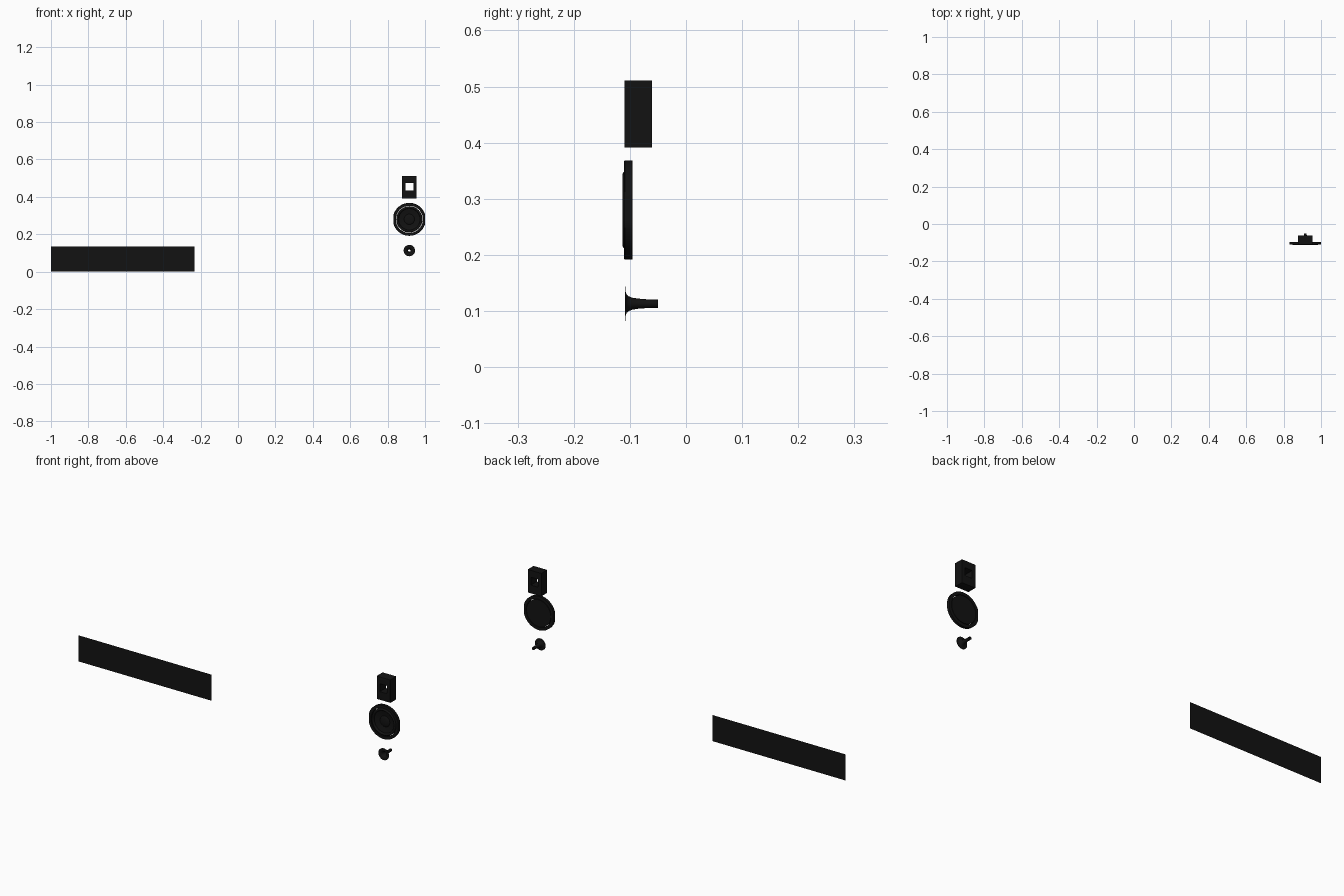
import bpy, bmesh, math

if "Cube" in bpy.data.objects:
    bpy.data.objects.remove(bpy.data.objects["Cube"])

CX = 0.916          # shared centre line of the speaker parts

black = bpy.data.materials.new("black")
black.diffuse_color = (0.006, 0.006, 0.006, 1)
black.use_nodes = True
black.node_tree.nodes["Principled BSDF"].inputs["Base Color"].default_value = black.diffuse_color


def finish(name, bm, angle=35):
    bmesh.ops.recalc_face_normals(bm, faces=bm.faces)
    me = bpy.data.meshes.new(name)
    bm.to_mesh(me)
    bm.free()
    ob = bpy.data.objects.new(name, me)
    bpy.context.collection.objects.link(ob)
    me.materials.append(black)
    bpy.ops.object.select_all(action='DESELECT')
    ob.select_set(True)
    bpy.context.view_layer.objects.active = ob
    bpy.ops.object.shade_smooth_by_angle(angle=math.radians(angle))
    return ob


def lathe(name, profile, cz, closed=True, clamp=None, n=64):
    """Spin (y, radius) points around a front-to-back axis; clamp trims the sides flat."""
    bm = bmesh.new()
    rings = []
    for k in range(n):
        a = 2 * math.pi * k / n
        ring = []
        for y, r in profile:
            x = r * math.cos(a)
            if clamp:
                x = max(-clamp, min(clamp, x))
            ring.append(bm.verts.new((CX + x, y, cz + r * math.sin(a))))
        rings.append(ring)
    m = len(profile)
    for k in range(n):
        a, b = rings[k], rings[(k + 1) % n]
        for i in range(m if closed else m - 1):
            j = (i + 1) % m
            bm.faces.new((a[i], a[j], b[j], b[i]))
    bmesh.ops.remove_doubles(bm, verts=bm.verts, dist=1e-6)
    return finish(name, bm)


# Flat grille cloth sheet
bm = bmesh.new()
bm.faces.new([bm.verts.new((x, 0.113, z)) for x, z in
              ((-1, 0), (-0.232, 0), (-0.232, 0.136), (-1, 0.136))])
finish("grille_sheet", bm)

# Tweeter block: rectangular frame with a square passage right through it
bm = bmesh.new()
outer = [(CX - 0.039, 0.391), (CX + 0.039, 0.391), (CX + 0.039, 0.511), (CX - 0.039, 0.511)]
inner = [(CX - 0.021, 0.434), (CX + 0.021, 0.434), (CX + 0.021, 0.475), (CX - 0.021, 0.475)]
loops = [[bm.verts.new((x, y, z)) for x, z in pts]
         for y, pts in ((-0.110, outer), (-0.061, outer), (-0.061, inner), (-0.110, inner))]
for a, b in zip(loops, loops[1:] + loops[:1]):
    for i in range(4):
        j = (i + 1) % 4
        bm.faces.new((a[i], a[j], b[j], b[i]))
front_edges = [e for e in bm.edges if all(v in loops[0] for v in e.verts)]
bmesh.ops.bevel(bm, geom=front_edges, offset=0.002, segments=3, profile=0.5, affect='EDGES')
finish("tweeter_block", bm)

# Woofer mounting ring, trimmed flat left and right
lathe("woofer_frame", [(-0.095, 0.0725), (-0.095, 0.088), (-0.109, 0.088),
                       (-0.1105, 0.0865), (-0.1105, 0.0725)], 0.28, clamp=0.084)

# Woofer surround: half-round roll, with cone and dust cap inside
roll = [(-0.104 - 0.009 * math.sin(t), 0.0635 + 0.0065 * math.cos(t))
        for t in [math.pi * i / 10 for i in range(11)]]
cone = [(-0.101, 0.045), (-0.098, 0.028)]
cap = [(-0.098 - 0.006 * math.sin(t), 0.028 * math.cos(t))
       for t in [math.pi / 2 * i / 6 for i in range(1, 7)]]
lathe("woofer_cone", [(-0.095, 0.0), (-0.095, 0.070)] + roll + cone + cap, 0.28, closed=False)

# Flared bass port: thin-walled tube opening into a flange
flare = [(-0.050, 0.0075), (-0.070, 0.0078), (-0.085, 0.0090), (-0.095, 0.0105),
         (-0.102, 0.0130), (-0.106, 0.0165), (-0.1075, 0.0210), (-0.1075, 0.0305)]
inside = [(-0.109, 0.0305), (-0.109, 0.0200), (-0.1075, 0.0155), (-0.103, 0.0120),
          (-0.095, 0.0092), (-0.085, 0.0077), (-0.070, 0.0066), (-0.050, 0.0063)]
lathe("bass_port", flare + inside, 0.113, n=48)
